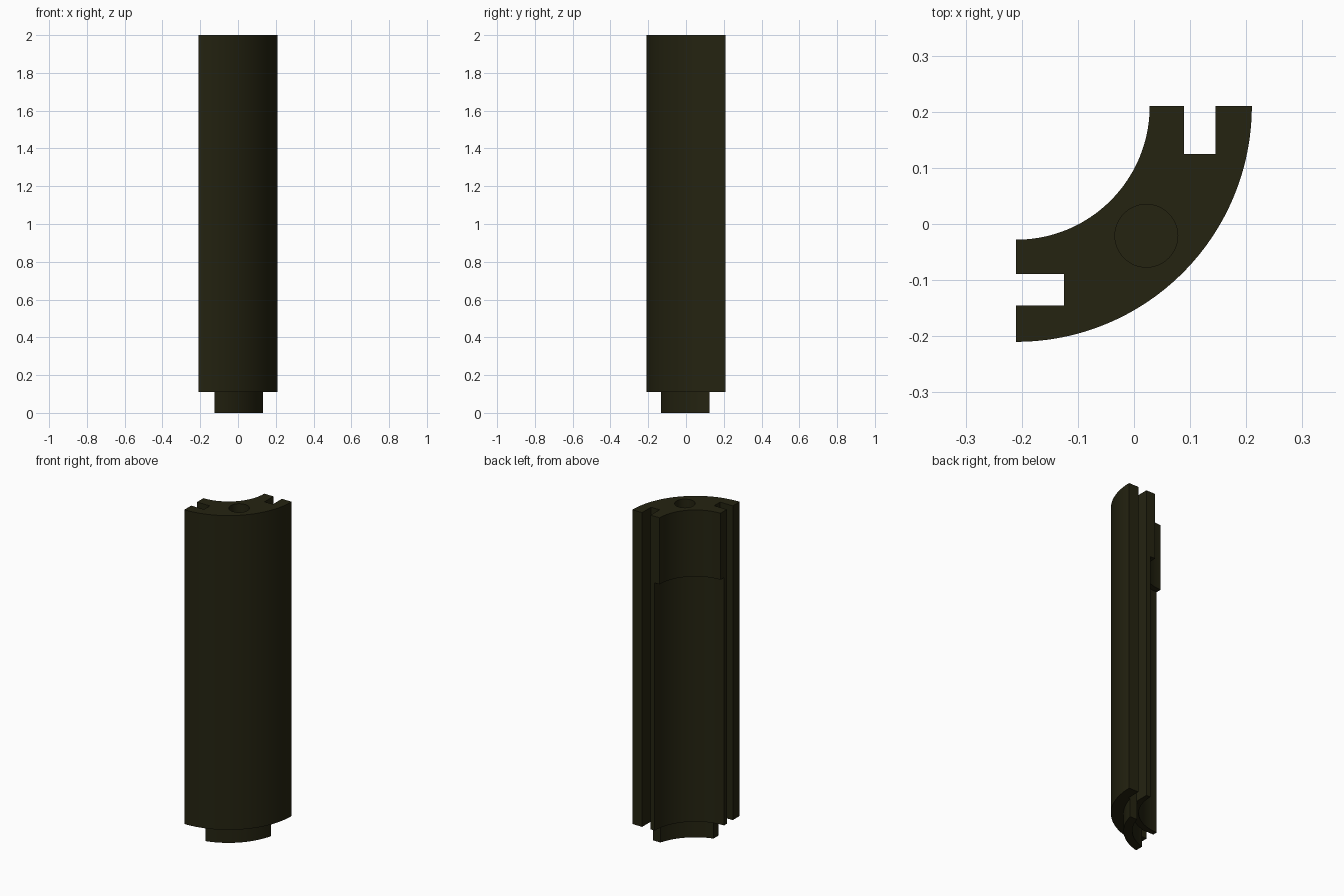
import bpy, bmesh, math

if "Cube" in bpy.data.objects:
    bpy.data.objects.remove(bpy.data.objects["Cube"])

CX, CY = -0.21, 0.21          # axis of the quarter ring
R_OUT, R_IN, R_RECESS = 0.42, 0.238, 0.271
G_IN, G_OUT, G_DEPTH = 0.299, 0.355, 0.085
Z_BODY, Z_STEP, Z_TOP = 0.11, 1.6, 2.0

olive = bpy.data.materials.new("dark olive")
olive.diffuse_color = (0.018, 0.017, 0.0055, 1)
olive.use_nodes = True
olive.node_tree.nodes["Principled BSDF"].inputs["Base Color"].default_value = olive.diffuse_color


def arc(r, a0, a1, n=48):
    """Points on an arc about the ring axis; angle 0 is +x, 90 is -y."""
    return [(CX + r * math.cos(a0 + (a1 - a0) * i / n),
             CY - r * math.sin(a0 + (a1 - a0) * i / n)) for i in range(n + 1)]


def prism(name, pts, z0, z1):
    bm = bmesh.new()
    face = bm.faces.new([bm.verts.new((x, y, z0)) for x, y in pts])
    ext = bmesh.ops.extrude_face_region(bm, geom=[face])
    verts = [v for v in ext["geom"] if isinstance(v, bmesh.types.BMVert)]
    bmesh.ops.translate(bm, verts=verts, vec=(0, 0, z1 - z0))
    bmesh.ops.recalc_face_normals(bm, faces=bm.faces)
    mesh = bpy.data.meshes.new(name)
    bm.to_mesh(mesh)
    bm.free()
    mesh.materials.append(olive)
    obj = bpy.data.objects.new(name, mesh)
    bpy.context.collection.objects.link(obj)
    return obj


def circle(x, y, r, n):
    return [(x + r * math.cos(2 * math.pi * i / n),
             y + r * math.sin(2 * math.pi * i / n)) for i in range(n)]


def activate(obj):
    bpy.ops.object.select_all(action='DESELECT')
    obj.select_set(True)
    bpy.context.view_layer.objects.active = obj


def cut(obj, cutter):
    mod = obj.modifiers.new("cut", 'BOOLEAN')
    mod.operation, mod.solver, mod.object = 'DIFFERENCE', 'EXACT', cutter
    activate(obj)
    bpy.ops.object.modifier_apply(modifier=mod.name)
    bpy.data.objects.remove(cutter)


# Quarter ring body with a square groove in each end
q = math.pi / 2
profile = arc(R_OUT, 0, q)
profile += [(CX, CY - G_OUT), (CX + G_DEPTH, CY - G_OUT),
            (CX + G_DEPTH, CY - G_IN), (CX, CY - G_IN)]
profile += arc(R_IN, q, 0)
profile += [(CX + G_IN, CY), (CX + G_IN, CY - G_DEPTH),
            (CX + G_OUT, CY - G_DEPTH), (CX + G_OUT, CY)]
body = prism("curved_body", profile, Z_BODY, Z_TOP)

# Recessed inner wall below the thick upper band
cut(body, prism("recess_cutter", circle(CX, CY, R_RECESS, 192), 0, Z_STEP))
# Blind round socket in the top
cut(body, prism("socket_cutter", circle(0.022, -0.021, 0.056, 48), Z_TOP - 0.3, Z_TOP + 0.1))

# Curved tab under the body, its ends in line with the groove floors
T_OUT, T_IN = 0.352, 0.305
ao, ai = math.asin(G_DEPTH / T_OUT), math.asin(G_DEPTH / T_IN)
tab = prism("bottom_tab", arc(T_OUT, ao, q - ao) + arc(T_IN, q - ai, ai), 0, Z_BODY)

for obj in (body, tab):
    activate(obj)
    bpy.ops.object.shade_smooth_by_angle(angle=math.radians(30))
